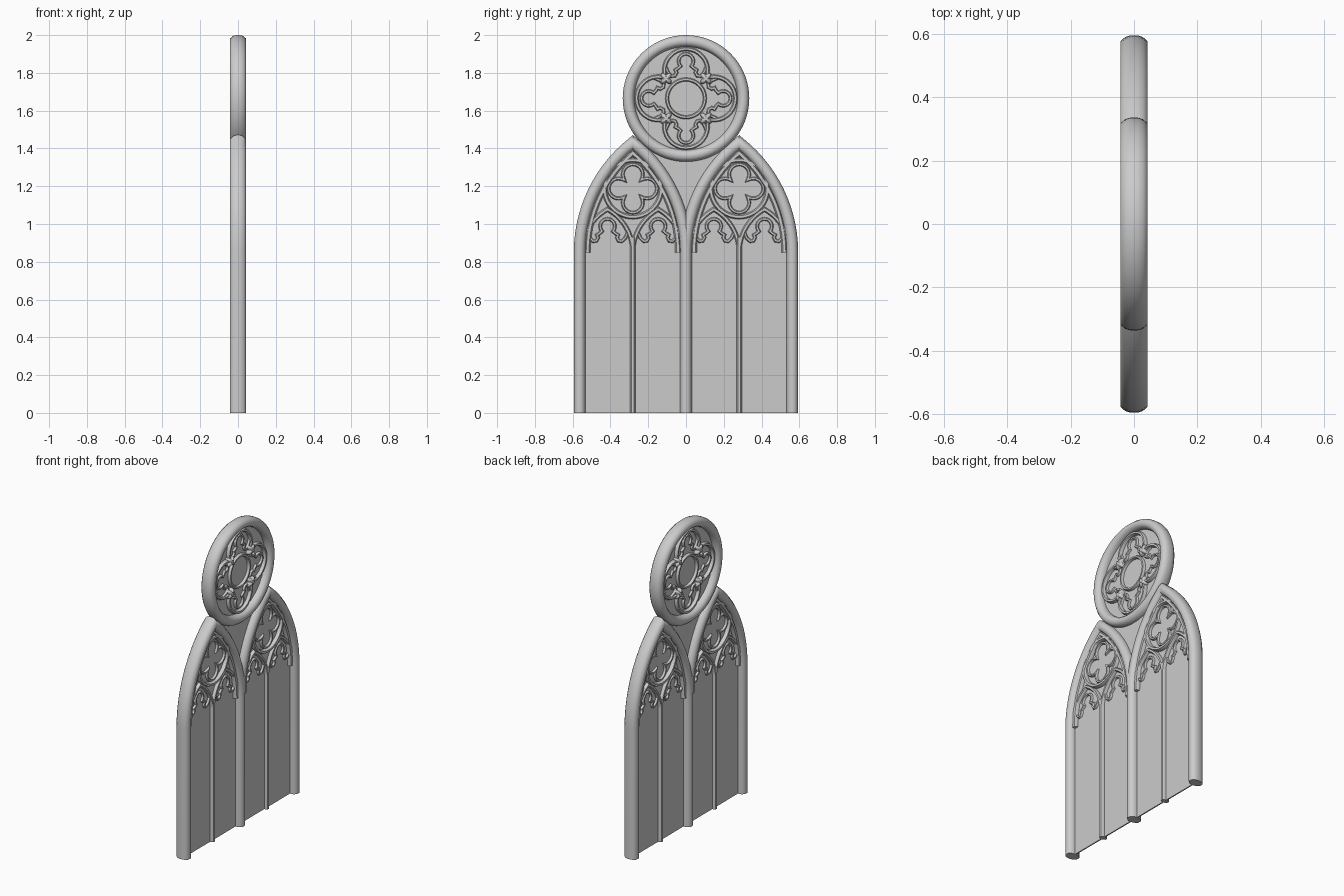
import bpy, bmesh, math
from mathutils import Vector

if "Cube" in bpy.data.objects:
    bpy.data.objects.remove(bpy.data.objects["Cube"])

stone = bpy.data.materials.new("grey_stone")
stone.diffuse_color = (0.6, 0.6, 0.6, 1)
stone.use_nodes = True
stone.node_tree.nodes["Principled BSDF"].inputs["Base Color"].default_value = stone.diffuse_color


def finish(bm, name):
    bmesh.ops.recalc_face_normals(bm, faces=bm.faces[:])
    me = bpy.data.meshes.new(name)
    bm.to_mesh(me)
    bm.free()
    me.materials.append(stone)
    ob = bpy.data.objects.new(name, me)
    bpy.context.collection.objects.link(ob)
    return ob


def octagon(w, d):
    """Moulding section: half width w across, half depth d along x."""
    return [(w, d * .4), (w * .5, d), (-w * .5, d), (-w, d * .4),
            (-w, -d * .4), (-w * .5, -d), (w * .5, -d), (w, -d * .4)]


HEAVY = [(.031, .012), (.026, .028), (.013, .043), (-.013, .043), (-.026, .028), (-.031, .012),
         (-.031, -.012), (-.026, -.028), (-.013, -.043), (.013, -.043), (.026, -.028), (.031, -.012)]


def sweep(name, path, section, closed=False):
    """Sweep a section along a flat (y, z) path with mitred corners."""
    pts = [Vector(p) for p in path]
    n = len(pts)
    bm = bmesh.new()
    rings = []
    for i, p in enumerate(pts):
        a = (p - pts[i - 1]).normalized() if closed or i > 0 else None
        b = (pts[(i + 1) % n] - p).normalized() if closed or i < n - 1 else None
        a, b = a or b, b or a
        t = (a + b).normalized()
        normal = Vector((-t.y, t.x))
        stretch = min(1 / max(t.dot(a), .1), 1.9)
        rings.append([bm.verts.new((x, p.x + normal.x * u * stretch, p.y + normal.y * u * stretch))
                      for u, x in section])
    m = len(section)
    for i in range(n if closed else n - 1):
        r, s = rings[i], rings[(i + 1) % n]
        for j in range(m):
            k = (j + 1) % m
            bm.faces.new((r[j], r[k], s[k], s[j]))
    if not closed:
        bm.faces.new(rings[0])
        bm.faces.new(rings[-1])
    return finish(bm, name)


def arc(cy, cz, r, a0, a1, n):
    """Arc points, angles in degrees from +y towards +z."""
    return [(cy + r * math.cos(math.radians(a0 + (a1 - a0) * i / n)),
             cz + r * math.sin(math.radians(a0 + (a1 - a0) * i / n))) for i in range(n + 1)]


def circle(cy, cz, r, n):
    return arc(cy, cz, r, 0, 360, n)[:-1]


def pointed_arch(c, spring, a, h, n=14, inset=0):
    """Pointed arch centreline from left springing over the apex to the right."""
    r = (h * h + a * a) / (2 * a)
    off, r = r - a, r - inset
    top = math.degrees(math.acos(off / r))
    right = arc(c - off, spring, r, 0, top, n)
    left = [(2 * c - y, z) for y, z in right]
    return left + right[-2::-1]


def quatrefoil(cy, cz, d, r, half):
    pts = []
    for k in range(4):
        q = math.radians(90 * k)
        pts += arc(cy + d * math.cos(q), cz + d * math.sin(q), r, 90 * k - half, 90 * k + half, 18)[:-1]
    return pts


def trefoil(cy, cz, turn=0):
    """Cusped trefoil line with curled feet, turned about its upper lobe."""
    foot = [(.108, -.03), (.094, -.062), (.076, -.079), (.059, -.077), (.05, -.06),
            (.056, -.046), (.042, -.038)]
    local = foot + arc(0, 0, .039, -42, 222, 14) + [(-y, z) for y, z in reversed(foot)]
    c, s = math.cos(turn), math.sin(turn)
    return [(cy + y * c - z * s, cz + y * s + z * c) for y, z in local]


def leaf_boss(cy, cz, turn):
    """Domed four-lobed leaf, raised on both faces."""
    bm = bmesh.new()
    n = 32
    loops = []
    for scale, x in ((.5, .036), (.9, .026), (1, 0), (.9, -.026), (.5, -.036)):
        loop = []
        for i in range(n):
            t = 2 * math.pi * i / n
            r = .03 * scale * (1 + .3 * math.cos(4 * (t - turn)))
            loop.append(bm.verts.new((x, cy + r * math.cos(t), cz + r * math.sin(t))))
        loops.append(loop)
    for a, b in zip(loops, loops[1:]):
        for i in range(n):
            j = (i + 1) % n
            bm.faces.new((a[i], a[j], b[j], b[i]))
    bm.faces.new(loops[0])
    bm.faces.new(loops[-1])
    finish(bm, "leaf_boss")


SPRING, HALF, RISE = .85, .2815, .58
ROSE_Z = 1.665

# Thin backing panel filling arches, spandrel and rose
left_side = [(-.563, 0)] + pointed_arch(-HALF, SPRING, HALF, RISE)[:15]
crown = arc(0, ROSE_Z, .305, 219.9, -39.9, 48)
outline = left_side + crown + [(-y, z) for y, z in reversed(left_side)]
bm = bmesh.new()
face = bm.faces.new([bm.verts.new((-.004, y, z)) for y, z in outline])
out = bmesh.ops.extrude_face_region(bm, geom=[face])
for v in out["geom"]:
    if isinstance(v, bmesh.types.BMVert):
        v.co.x = .004
bmesh.ops.triangulate(bm, faces=[f for f in bm.faces if len(f.verts) > 4])
finish(bm, "glazing_panel")

# Two main lights
for side in (-1, 1):
    c = side * HALF
    arch = pointed_arch(c, SPRING, HALF, RISE)
    sweep("main_arch", [(arch[0][0], 0)] + arch + [(arch[-1][0], 0)], HEAVY)
    sweep("inner_arch_moulding", pointed_arch(c, SPRING, HALF, RISE, inset=.042), octagon(.015, .026))
    sweep("mullion", [(c, 0), (c, .93)], octagon(.015, .024))

    # Roundel with four-lobed tracery
    sweep("roundel_ring", circle(c, 1.188, .15, 48), octagon(.013, .026), True)
    sweep("roundel_quatrefoil", quatrefoil(c, 1.188, .075, .053, 128), octagon(.009, .017), True)

    # Paired lancet heads with cusping
    for sub in (-1, 1):
        lc = c + sub * .134
        sweep("lancet_arch", pointed_arch(lc, SPRING, .134, .228, 10), octagon(.012, .023))
        sweep("lancet_trefoil", trefoil(lc, .988), octagon(.009, .016))

# Rose window
sweep("rose_ring", circle(0, ROSE_Z, .304, 72), HEAVY, True)
sweep("rose_centre_ring", circle(0, ROSE_Z, .1, 48), octagon(.01, .02), True)
sweep("rose_quatrefoil", quatrefoil(0, ROSE_Z, .147, .115, 113), octagon(.011, .024), True)
for k in range(4):
    q = k * math.pi / 2
    sweep("rose_trefoil", trefoil(-.197 * math.sin(q), ROSE_Z + .197 * math.cos(q), q), octagon(.009, .016))
    d = q + math.pi / 4
    leaf_boss(.149 * math.cos(d), ROSE_Z + .149 * math.sin(d), d)

# Smooth shading with crisp edges
bpy.ops.object.select_all(action='SELECT')
bpy.context.view_layer.objects.active = bpy.context.selected_objects[0]
bpy.ops.object.shade_smooth_by_angle(angle=math.radians(50))
